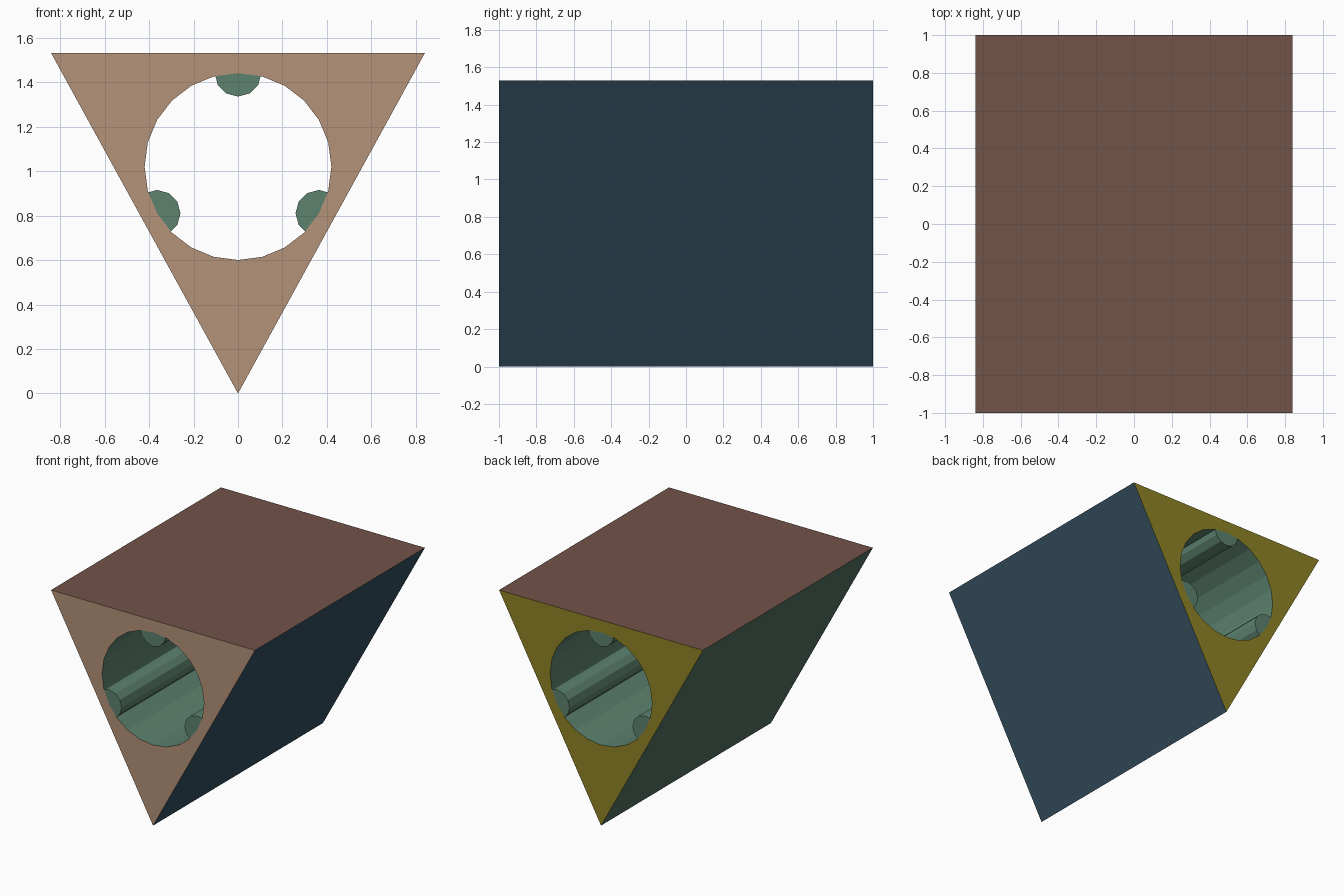
import bpy, bmesh, math

if "Cube" in bpy.data.objects:
    bpy.data.objects.remove(bpy.data.objects["Cube"])

CENTRE_Z = 1.02
BORE_R = 0.42
ROD_R = 0.105


def material(name, rgb):
    lin = [((c / 255 + 0.055) / 1.055) ** 2.4 for c in rgb]
    m = bpy.data.materials.new(name)
    m.diffuse_color = (*lin, 1)
    m.use_nodes = True
    m.node_tree.nodes["Principled BSDF"].inputs["Base Color"].default_value = m.diffuse_color
    return m


def extrude_profile(name, points, half_len):
    """Extrude an (x, z) outline along y."""
    bm = bmesh.new()
    face = bm.faces.new([bm.verts.new((x, -half_len, z)) for x, z in points])
    ext = bmesh.ops.extrude_face_region(bm, geom=[face])
    verts = [v for v in ext["geom"] if isinstance(v, bmesh.types.BMVert)]
    bmesh.ops.translate(bm, verts=verts, vec=(0, 2 * half_len, 0))
    bmesh.ops.recalc_face_normals(bm, faces=bm.faces)
    me = bpy.data.meshes.new(name)
    bm.to_mesh(me)
    bm.free()
    ob = bpy.data.objects.new(name, me)
    bpy.context.collection.objects.link(ob)
    return ob


def ngon(cx, cz, r, n):
    return [(cx + r * math.cos(2 * math.pi * i / n),
             cz + r * math.sin(2 * math.pi * i / n)) for i in range(n)]


def apply_boolean(ob, cutter, operation):
    mod = ob.modifiers.new("cut", 'BOOLEAN')
    mod.operation = operation
    mod.solver = 'EXACT'
    mod.object = cutter
    bpy.context.view_layer.objects.active = ob
    bpy.ops.object.modifier_apply(modifier=mod.name)


front = material("tan", (180, 146, 121))
back = material("olive", (143, 131, 36))
top = material("brown", (114, 83, 73))
right = material("slate_blue", (53, 80, 97))
left = material("dark_green", (84, 112, 97))
bore_mat = material("bore_green", (92, 130, 111))

# triangular block with a 24-sided bore
cutter = extrude_profile("bore_cutter", ngon(0, CENTRE_Z, BORE_R, 24), 1.2)
cutter.hide_render = True
block = extrude_profile("triangular_block", [(-0.84, 1.53), (0, 0), (0.84, 1.53)], 1)
apply_boolean(block, cutter, 'DIFFERENCE')

# one colour per outer side, green inside the bore
block.data.materials.clear()
for m in (front, back, top, right, left, bore_mat):
    block.data.materials.append(m)
for p in block.data.polygons:
    n, c = p.normal, p.center
    if n.y < -0.9:
        p.material_index = 0
    elif n.y > 0.9:
        p.material_index = 1
    elif math.hypot(c.x, c.z - CENTRE_Z) < BORE_R + 0.005 and \
            n.x * c.x + n.z * (c.z - CENTRE_Z) < 0:
        p.material_index = 5
    elif n.z > 0.9:
        p.material_index = 2
    else:
        p.material_index = 3 if n.x > 0 else 4

# three 12-sided ribs trimmed to the bore wall
for label, deg in (("top", 90), ("left", 210), ("right", 330)):
    a = math.radians(deg)
    cx, cz = BORE_R * math.cos(a), CENTRE_Z + BORE_R * math.sin(a)
    rib = extrude_profile(label + "_rib", ngon(cx, cz, ROD_R, 12), 1)
    apply_boolean(rib, cutter, 'INTERSECT')
    rib.data.materials.clear()
    rib.data.materials.append(bore_mat)
    for p in rib.data.polygons:
        p.material_index = 0

bpy.data.objects.remove(cutter, do_unlink=True)
